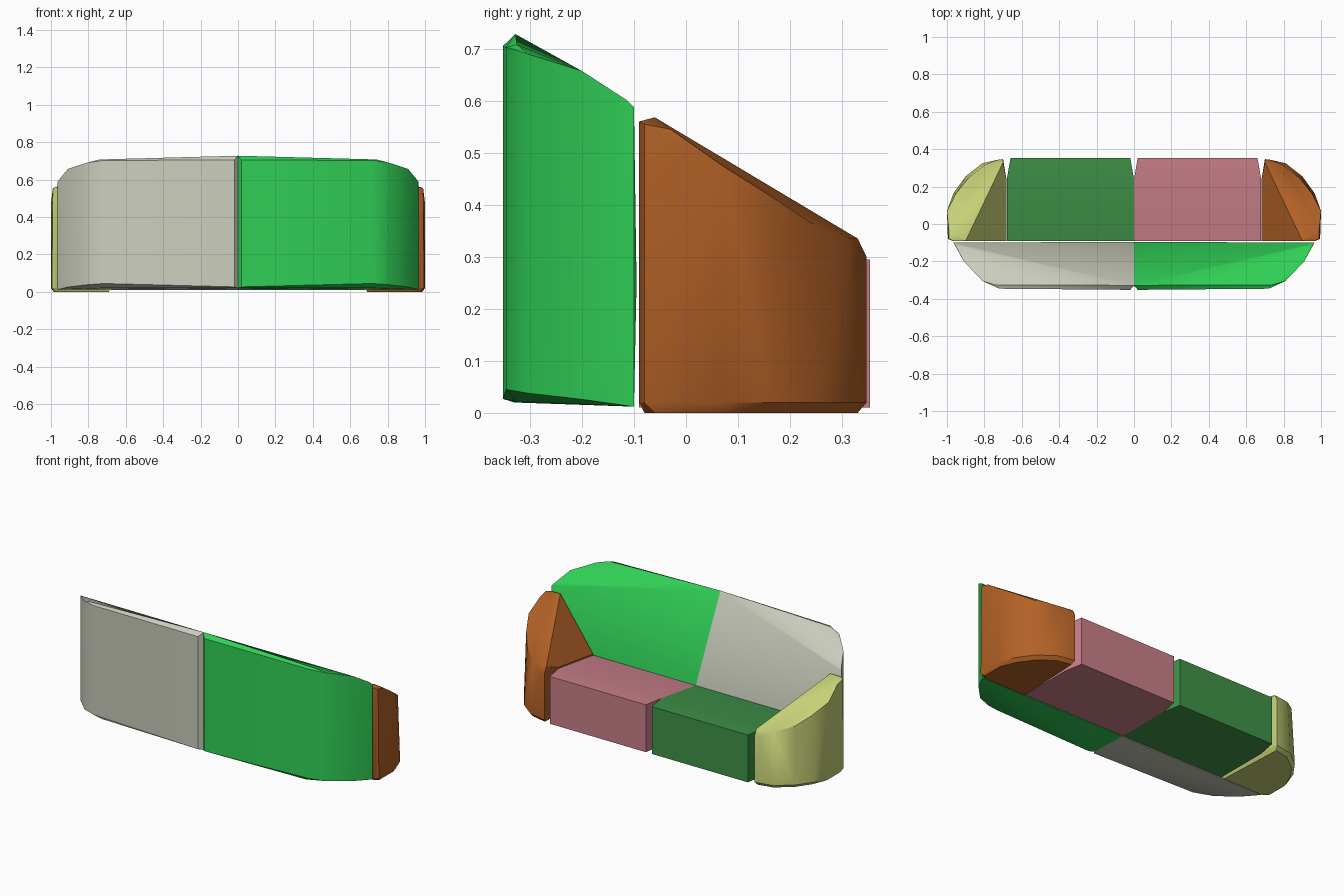
import bpy
import bmesh
import math

cube = bpy.data.objects.get("Cube")
if cube:
    bpy.data.objects.remove(cube, do_unlink=True)


def material(name, rgb):
    """Flat material from 0-255 screen colour, stored as linear."""
    lin = [((c / 255 + 0.055) / 1.055) ** 2.4 for c in rgb] + [1.0]
    m = bpy.data.materials.new(name)
    m.use_nodes = True
    m.diffuse_color = lin
    bsdf = m.node_tree.nodes["Principled BSDF"]
    bsdf.inputs["Base Color"].default_value = lin
    bsdf.inputs["Roughness"].default_value = 0.8
    return m


def hull_part(name, points, side, mat):
    """Convex upholstered block; side = -1 mirrors it to the other end."""
    bm = bmesh.new()
    for x, y, z in points:
        bm.verts.new((x * side, y, z))
    res = bmesh.ops.convex_hull(bm, input=bm.verts)
    loose = [v for v in bm.verts if not v.link_faces]
    bmesh.ops.delete(bm, geom=loose, context='VERTS')
    bmesh.ops.dissolve_limit(bm, angle_limit=math.radians(0.5),
                             verts=bm.verts, edges=bm.edges)
    bmesh.ops.recalc_face_normals(bm, faces=bm.faces)
    me = bpy.data.meshes.new(name)
    bm.to_mesh(me)
    bm.free()
    me.materials.append(mat)
    me.shade_smooth()
    me.set_sharp_from_angle(angle=math.radians(30))
    ob = bpy.data.objects.new(name, me)
    bpy.context.collection.objects.link(ob)
    return ob


# Backrest half: curved outer end, inner face leaning from the seat to the top
back_rim = [(0.0, -0.328, 0.728), (0.02, -0.352, 0.705), (0.72, -0.346, 0.703),
            (0.74, -0.325, 0.708), (0.81, -0.305, 0.69), (0.91, -0.2, 0.657),
            (0.955, -0.115, 0.602), (0.965, -0.1, 0.587)]
back_base = [(0.0, -0.33, 0.02), (0.02, -0.352, 0.027), (0.68, -0.325, 0.022),
             (0.72, -0.346, 0.045), (0.81, -0.305, 0.038), (0.91, -0.2, 0.026),
             (0.955, -0.115, 0.018), (0.965, -0.1, 0.012)]
back_inner = [(0.0, -0.095, 0.25), (0.0, -0.1, 0.012)]
backrest = back_rim + back_base + back_inner

# Arm: bowed outer wall, top falling towards the seat edge, sloping inner face
arm_rim = [(0.90, -0.09, 0.56), (0.965, -0.09, 0.56), (0.95, -0.06, 0.568),
           (0.99, -0.08, 0.555), (0.99, -0.03, 0.545), (1.0, 0.07, 0.475),
           (0.95, 0.165, 0.415), (0.89, 0.24, 0.365), (0.80, 0.315, 0.335),
           (0.70, 0.33, 0.335), (0.70, 0.347, 0.30), (0.73, 0.343, 0.30)]
arm_wall = [(0.97, -0.09, 0.02), (0.995, -0.08, 0.02), (1.0, 0.07, 0.02),
            (0.965, 0.165, 0.02), (0.90, 0.255, 0.02), (0.81, 0.325, 0.02),
            (0.73, 0.343, 0.02), (0.70, 0.347, 0.02)]
arm_base = [(0.96, -0.08, 0.0), (0.985, -0.06, 0.0), (0.985, 0.07, 0.0),
            (0.95, 0.155, 0.0), (0.89, 0.24, 0.0), (0.80, 0.31, 0.0),
            (0.71, 0.33, 0.0), (0.69, -0.08, 0.0)]
arm_inner = [(0.682, -0.09, 0.255), (0.682, -0.09, 0.02),
             (0.682, 0.24, 0.02), (0.682, 0.24, 0.30)]
arm = arm_rim + arm_wall + arm_base + arm_inner

# Seat half: block with chamfered corners at the seat edge
seat = []
for z_back, z_mid, z_edge in ((0.01, 0.01, 0.01), (0.248, 0.295, 0.295)):
    seat += [(0.0, -0.09, z_back), (0.68, -0.09, z_back),
             (0.0, 0.24, z_mid), (0.68, 0.24, z_mid),
             (0.02, 0.354, z_edge), (0.66, 0.354, z_edge)]

# One colour per block, left (+x) then right (-x)
parts = [
    ("backrest", backrest, ("bright_green", (48, 208, 86)), ("warm_grey", (203, 206, 189))),
    ("arm", arm, ("burnt_orange", (178, 97, 38)), ("pale_olive", (197, 208, 118))),
    ("seat", seat, ("dusty_pink", (203, 128, 139)), ("forest_green", (63, 146, 72))),
]
for name, pts, left_col, right_col in parts:
    hull_part("left_" + name, pts, 1, material(*left_col))
    hull_part("right_" + name, pts, -1, material(*right_col))
